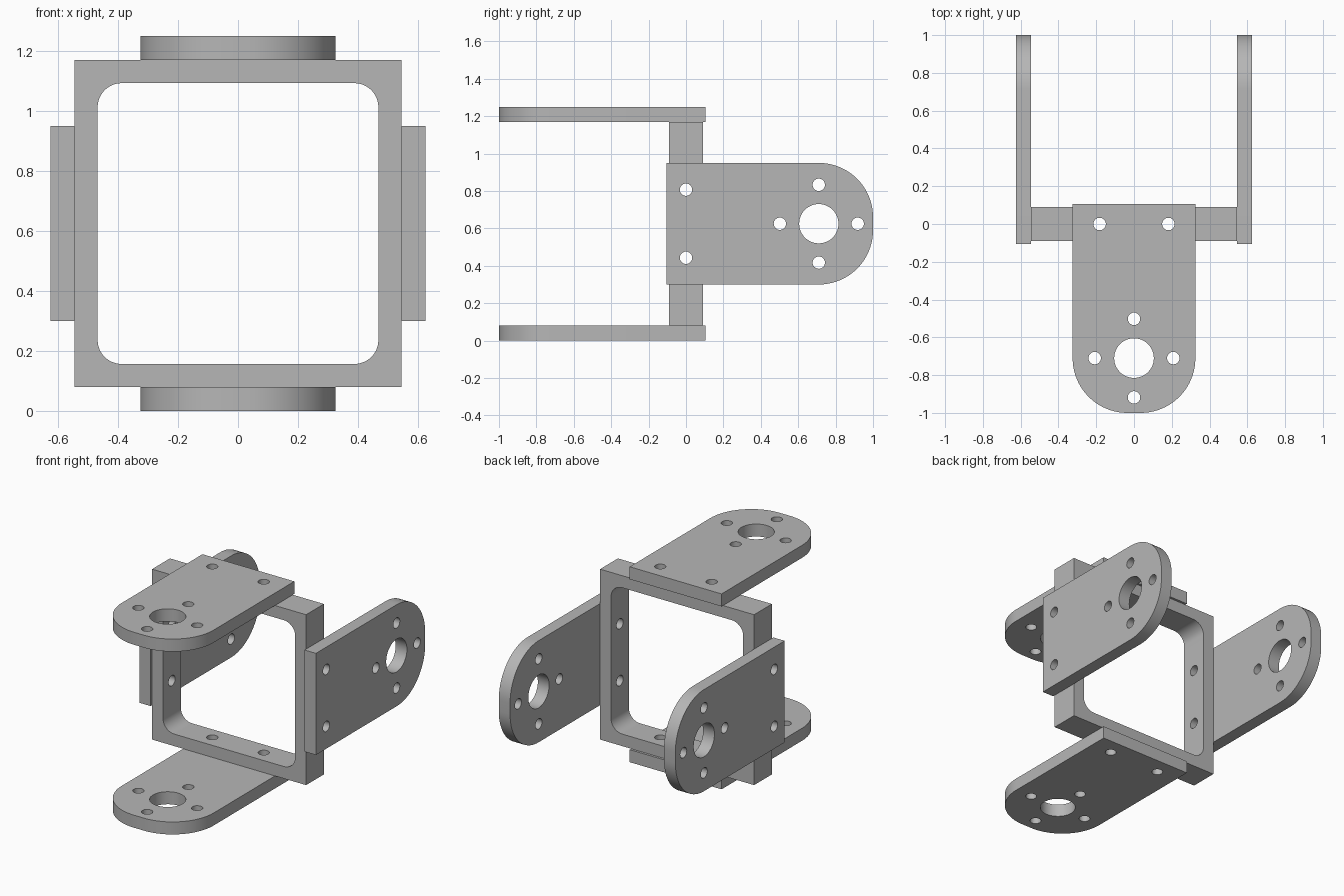
import bpy, bmesh
from math import sin, cos, pi
from mathutils import Matrix, Vector

cube = bpy.data.objects.get("Cube")
if cube:
    bpy.data.objects.remove(cube, do_unlink=True)

MID = 0.625        # height of the bracket's centre
THICK = 0.08       # plate thickness
OUTER = 0.545      # half size of the square frame
DEPTH = 0.18       # frame depth
BOLT = 0.182       # mounting hole offset
SMALL = 0.033      # small hole radius
PIVOT = -0.71      # pivot hole position along the plate

grey = bpy.data.materials.new("grey")
grey.use_nodes = True
grey.diffuse_color = (0.47, 0.47, 0.47, 1)
grey.node_tree.nodes["Principled BSDF"].inputs["Base Color"].default_value = grey.diffuse_color


def circle(x, y, r, n=32):
    return [(x + r * cos(2 * pi * i / n), y + r * sin(2 * pi * i / n)) for i in range(n)]


def rounded_rect(x0, x1, y0, y1, radii, n=12):
    """Outline from the lower left corner, counter-clockwise; one radius per corner."""
    corners = [(x0, y0, 1, 1), (x1, y0, -1, 1), (x1, y1, -1, -1), (x0, y1, 1, -1)]
    points = []
    for k, ((x, y, sx, sy), r) in enumerate(zip(corners, radii)):
        if r == 0:
            points.append((x, y))
            continue
        for i in range(n + 1):
            a = pi + (k + i / n) * pi / 2
            points.append((x + sx * r + r * cos(a), y + sy * r + r * sin(a)))
    return points


def extruded(name, outlines, depth, matrix):
    """Solid from filled outlines, inner outlines becoming holes."""
    curve = bpy.data.curves.new(name, 'CURVE')
    curve.dimensions = '2D'
    curve.fill_mode = 'BOTH'
    curve.extrude = depth / 2
    for points in outlines:
        spline = curve.splines.new('POLY')
        spline.points.add(len(points) - 1)
        for p, (x, y) in zip(spline.points, points):
            p.co = (x, y, 0, 1)
        spline.use_cyclic_u = True
    temp = bpy.data.objects.new(name + "_curve", curve)
    bpy.context.collection.objects.link(temp)
    mesh = bpy.data.meshes.new_from_object(temp.evaluated_get(bpy.context.evaluated_depsgraph_get()))
    bpy.data.objects.remove(temp)
    bm = bmesh.new()
    bm.from_mesh(mesh)
    bmesh.ops.remove_doubles(bm, verts=bm.verts, dist=1e-4)
    bmesh.ops.transform(bm, matrix=matrix, verts=bm.verts)
    bmesh.ops.recalc_face_normals(bm, faces=bm.faces)
    bm.to_mesh(mesh)
    bm.free()
    mesh.name = name
    mesh.materials.clear()
    mesh.materials.append(grey)
    obj = bpy.data.objects.new(name, mesh)
    bpy.context.collection.objects.link(obj)
    return obj


def smooth(obj):
    bpy.ops.object.select_all(action='DESELECT')
    obj.select_set(True)
    bpy.context.view_layer.objects.active = obj
    bpy.ops.object.shade_smooth_by_angle(angle=pi / 6)


# Plate outline: rounded tongue, pivot hole, four holes around it, two mounting holes
tongue = [rounded_rect(-0.325, 0.325, -1, 0.105, (0.29, 0.29, 0, 0), 20),
          circle(0, PIVOT, 0.105, 48)]
tongue += [circle(x, PIVOT + y, SMALL) for x, y in
           ((0.208, 0), (-0.208, 0), (0, 0.208), (0, -0.208))]
tongue += [circle(s * BOLT, 0, SMALL) for s in (-1, 1)]

# Top and bottom plates reach forward, side plates reach back
centre = Matrix.Translation((0, 0, MID))
offset = Matrix.Translation((0, 0, OUTER + THICK / 2))
turn_back = Matrix.Rotation(pi, 4, 'Z')
for name, angle, turn in (("top_plate", 0, Matrix()), ("bottom_plate", pi, Matrix()),
                          ("left_plate", pi / 2, turn_back), ("right_plate", -pi / 2, turn_back)):
    smooth(extruded(name, tongue, THICK,
                    centre @ Matrix.Rotation(angle, 4, 'Y') @ offset @ turn))

# Square frame with a rounded opening
inner = 0.468
upright = centre @ Matrix.Rotation(pi / 2, 4, 'X')
frame = extruded("square_frame",
                 [rounded_rect(-OUTER, OUTER, -OUTER, OUTER, (0,) * 4),
                  rounded_rect(-inner, inner, -inner, inner, (0.08,) * 4)], DEPTH, upright)

# Mounting holes drilled through the frame in both directions
drills = []
for angle in (0, pi / 2):
    for s in (-1, 1):
        drills.append(extruded("drill", [circle(s * BOLT, 0, SMALL)], 1.5,
                               centre @ Matrix.Rotation(angle, 4, 'Y')))
for drill in drills:
    cut = frame.modifiers.new("mounting_hole", 'BOOLEAN')
    cut.operation = 'DIFFERENCE'
    cut.solver = 'EXACT'
    cut.object = drill
bpy.context.view_layer.objects.active = frame
for cut in list(frame.modifiers):
    bpy.ops.object.modifier_apply(modifier=cut.name)
for drill in drills:
    bpy.data.objects.remove(drill, do_unlink=True)
smooth(frame)
